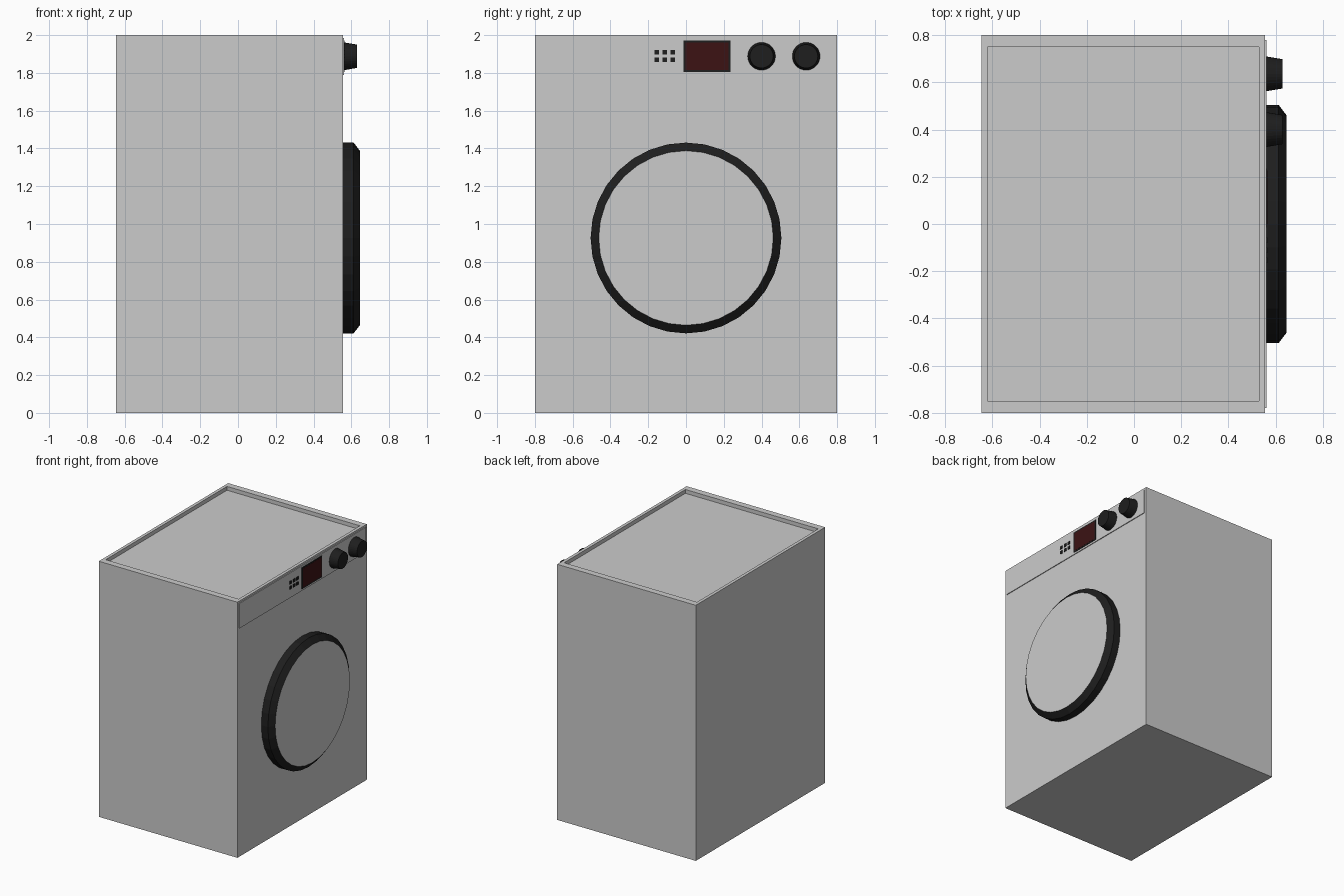
import bpy, bmesh, math
from mathutils import Matrix

if "Cube" in bpy.data.objects:
    bpy.data.objects.remove(bpy.data.objects["Cube"])

FRONT = 0.555          # plane of the door face
PANEL = 0.561          # plane of the control panel


def material(name, rgb):
    m = bpy.data.materials.new(name)
    m.diffuse_color = (*rgb, 1)
    m.use_nodes = True
    m.node_tree.nodes["Principled BSDF"].inputs["Base Color"].default_value = m.diffuse_color
    return m


black = material("black_plastic", (0.013, 0.013, 0.013))
red = material("dark_red_display", (0.045, 0.006, 0.007))
grey = material("grey_metal", (0.8, 0.8, 0.8))


def finish(name, bm, *mats):
    bmesh.ops.recalc_face_normals(bm, faces=bm.faces)
    me = bpy.data.meshes.new(name)
    bm.to_mesh(me)
    bm.free()
    for m in mats:
        me.materials.append(m)
    ob = bpy.data.objects.new(name, me)
    bpy.context.collection.objects.link(ob)
    return ob


def box_bm(x0, x1, y0, y1, z0, z1):
    bm = bmesh.new()
    mat = Matrix.Translation(((x0 + x1) / 2, (y0 + y1) / 2, (z0 + z1) / 2)) \
        @ Matrix.Diagonal((x1 - x0, y1 - y0, z1 - z0, 1))
    bmesh.ops.create_cube(bm, size=1, matrix=mat)
    return bm


def turned_bm(profile, y, z, sides):
    """Revolve (x, radius) points around the x direction and cap the front."""
    bm = bmesh.new()
    rings = [[bm.verts.new((x, y + r * math.sin(2 * math.pi * i / sides),
                            z + r * math.cos(2 * math.pi * i / sides)))
              for i in range(sides)] for x, r in profile]
    for a, b in zip(rings, rings[1:]):
        for i in range(sides):
            j = (i + 1) % sides
            bm.faces.new((a[i], a[j], b[j], b[i]))
    bm.faces.new(rings[0])
    cap = bm.faces.new(rings[-1])
    return bm, cap


# Cabinet with a shallow recess in the lid
bm = box_bm(-0.645, FRONT, -0.8, 0.8, 0, 2)
top = max(bm.faces, key=lambda f: f.calc_center_median().z)
bmesh.ops.inset_region(bm, faces=[top], thickness=0.035)
for v in top.verts:
    v.co.y = math.copysign(0.75, v.co.y)
inner = bmesh.ops.extrude_discrete_faces(bm, faces=[top])["faces"][0]
bmesh.ops.translate(bm, verts=inner.verts, vec=(0, 0, -0.03))
finish("cabinet", bm)

# Raised control panel
finish("control_panel", box_bm(FRONT - 0.01, PANEL, -0.78, 0.78, 1.79, 1.985))

# Round door: black bevelled rim, grey front
bm, cap = turned_bm([(FRONT - 0.005, 0.505), (0.612, 0.505), (0.645, 0.462)],
                    0, 0.926, 32)
cap.material_index = 1
finish("door", bm, black, grey)

# Dials
for n, y in enumerate((0.4, 0.636)):
    bm, cap = turned_bm([(PANEL - 0.003, 0.074), (0.629, 0.062)], y, 1.888, 32)
    finish(f"dial_{n + 1}", bm, black)

# Display with its frame
finish("display_frame", box_bm(PANEL - 0.005, 0.564, -0.014, 0.236, 1.804, 1.972), black)
finish("display", box_bm(PANEL - 0.005, 0.565, -0.003, 0.226, 1.814, 1.962), red)

# Small push buttons, three by two
for c in range(3):
    for r in range(2):
        y, z = -0.154 + 0.0425 * c, 1.87 + 0.04 * r
        finish(f"button_{c + 1}_{r + 1}",
               box_bm(PANEL - 0.005, 0.566, y - 0.012, y + 0.012, z - 0.012, z + 0.012), black)
